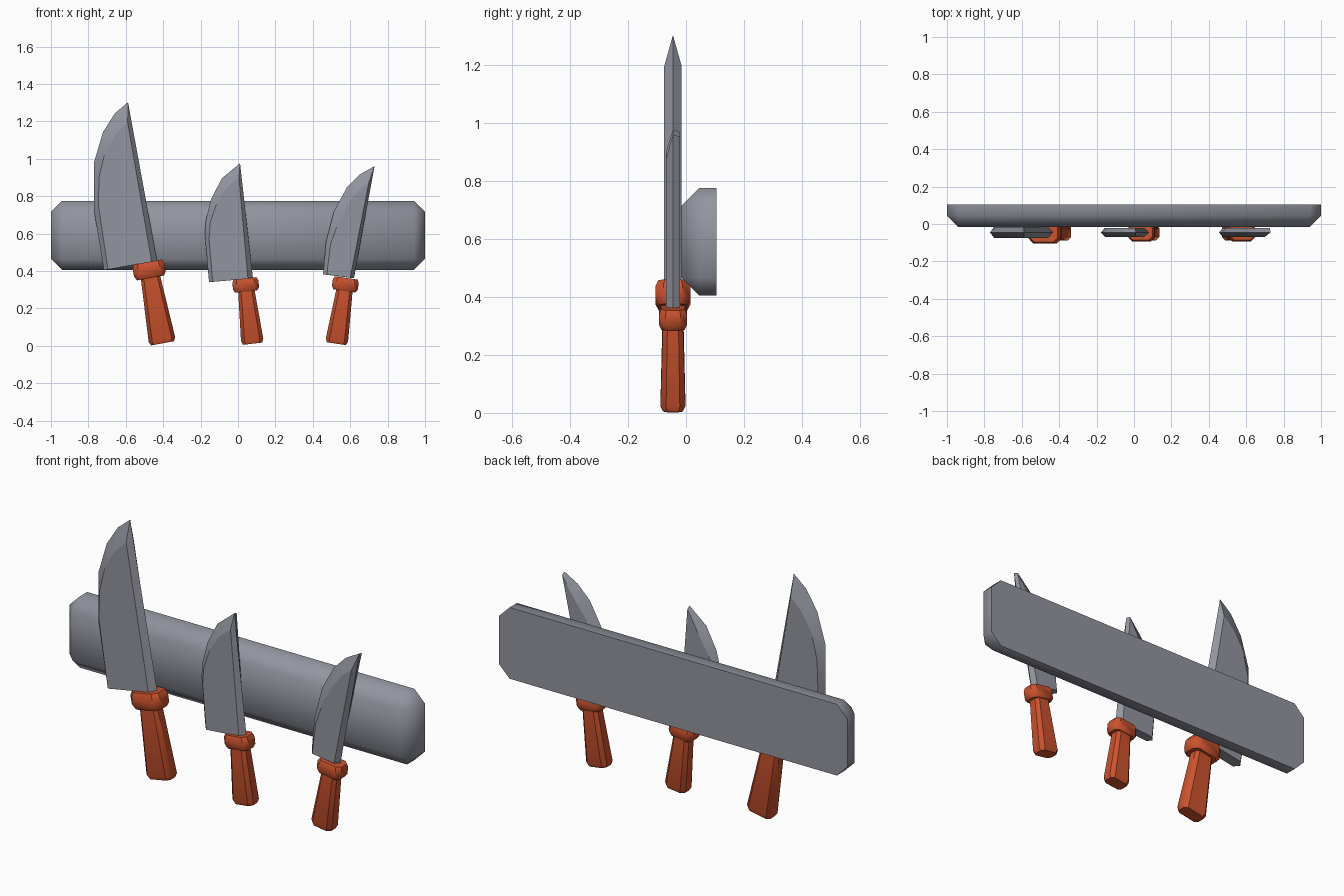
import bpy, bmesh, math
from mathutils import Vector

if "Cube" in bpy.data.objects:
    bpy.data.objects.remove(bpy.data.objects["Cube"])

YC = -0.045  # knife centre plane


def material(name, rgb):
    m = bpy.data.materials.new(name)
    m.diffuse_color = (*rgb, 1)
    m.use_nodes = True
    m.node_tree.nodes["Principled BSDF"].inputs["Base Color"].default_value = m.diffuse_color
    return m


STEEL = material("steel_grey", (0.29, 0.30, 0.35))
RED = material("handle_orange", (0.60, 0.085, 0.027))


def finish(name, bm, mat, angle=30):
    bmesh.ops.recalc_face_normals(bm, faces=bm.faces)
    me = bpy.data.meshes.new(name)
    bm.to_mesh(me)
    bm.free()
    me.materials.append(mat)
    ob = bpy.data.objects.new(name, me)
    bpy.context.collection.objects.link(ob)
    bpy.ops.object.select_all(action='DESELECT')
    ob.select_set(True)
    bpy.context.view_layer.objects.active = ob
    bpy.ops.object.shade_smooth_by_angle(angle=math.radians(angle))
    return ob


def rack():
    # bar with every edge chamfered except around the flat back
    bm = bmesh.new()
    bmesh.ops.create_cube(bm, size=1)
    for v in bm.verts:
        v.co = (v.co.x * 2, 0.045 + v.co.y * 0.12, 0.59 + v.co.z * 0.37)
    edges = [e for e in bm.edges if not all(v.co.y > 0.1 for v in e.verts)]
    bmesh.ops.bevel(bm, geom=edges, offset=0.06, segments=1, affect='EDGES')
    finish("magnetic_rack", bm, STEEL, 50)


def blade(name, outer, inner, half, blunt_back):
    # sharp outline in the centre plane, flat cheeks on both sides
    back = list(inner)
    if blunt_back:
        back[5] = (outer[5][0] - 0.004, outer[5][1] - 0.008)
    bm = bmesh.new()
    rings = [[bm.verts.new((x, y, z)) for x, z in pts]
             for pts, y in ((inner, YC - half), (outer, YC), (back, YC + half))]
    n = len(outer)
    for a, b in zip(rings, rings[1:]):
        for i in range(n):
            j = (i + 1) % n
            bm.faces.new((a[i], a[j], b[j], b[i]))
    bm.faces.new(rings[0])
    bm.faces.new(rings[2])
    finish(name, bm, STEEL, 20)


def octagon_loft(name, origin, axis, rings):
    # stacked chamfered rectangles (distance, half width, half depth) along axis
    side = Vector((-axis.z, 0, axis.x))
    bm = bmesh.new()
    loops = []
    for d, w, h in rings:
        c = 0.45 * min(w, h)
        pts = [(w, h - c), (w - c, h), (c - w, h), (-w, h - c),
               (-w, c - h), (c - w, -h), (w - c, -h), (w, c - h)]
        loops.append([bm.verts.new(origin + axis * d + side * u + Vector((0, v, 0)))
                      for u, v in pts])
    for a, b in zip(loops, loops[1:]):
        for i in range(8):
            j = (i + 1) % 8
            bm.faces.new((a[i], a[j], b[j], b[i]))
    bm.faces.new(loops[0])
    bm.faces.new(loops[-1])
    finish(name, bm, RED, 40)


def handle(name, guard, end, gw, gd, gh, top_w, end_w):
    o = Vector((guard[0], YC, guard[1]))
    axis = Vector((end[0], YC, end[1])) - o
    length = axis.length
    axis.normalize()
    octagon_loft(name + "_guard", o, axis, [
        (-gh, gw * 0.88, gd * 0.85), (-gh * 0.5, gw, gd),
        (gh * 0.5, gw, gd), (gh, gw * 0.85, gd * 0.82)])
    octagon_loft(name + "_handle", o, axis, [
        (0, top_w, 0.034), (length - 0.02, end_w, 0.043),
        (length, end_w * 0.86, 0.034)])


rack()

# large knife
blade("large_knife_blade",
      [(-.717, .405), (-.77, .725), (-.77, .98), (-.722, 1.142), (-.658, 1.243), (-.588, 1.302), (-.433, .455)],
      [(-.695, .408), (-.747, .755), (-.742, .905), (-.71, 1.04), (-.655, 1.13), (-.59, 1.195), (-.462, .45)],
      0.03, False)
handle("large_knife", (-.475, .405), (-.403, .013), .086, .06, .043, .05, .072)

# middle knife
blade("middle_knife_blade",
      [(-.155, .34), (-.178, .60), (-.172, .67), (-.144, .783), (-.086, .896), (.011, .976), (.08, .361)],
      [(-.135, .342), (-.155, .57), (-.148, .66), (-.115, .76), (-.065, .84), (.005, .90), (.053, .358)],
      0.024, True)
handle("middle_knife", (.041, .325), (.078, .011), .07, .048, .035, .042, .06)

# small knife
blade("small_knife_blade",
      [(.455, .382), (.47, .553), (.513, .72), (.583, .848), (.652, .917), (.73, .96), (.62, .361)],
      [(.475, .38), (.495, .545), (.54, .67), (.60, .775), (.65, .835), (.70, .875), (.60, .364)],
      0.024, True)
handle("small_knife", (.574, .328), (.526, .011), .07, .048, .035, .042, .06)
